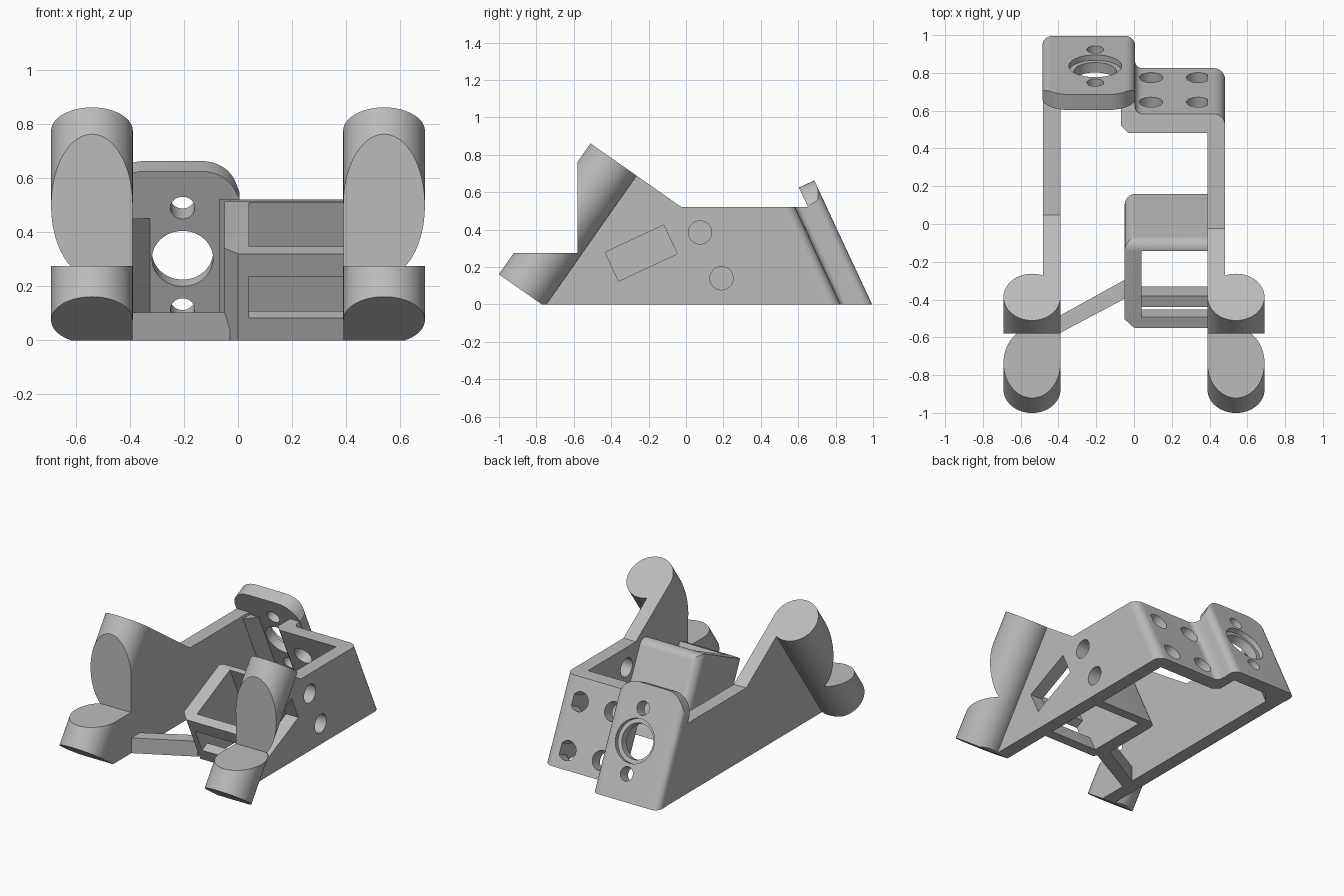
import bpy, bmesh, math
from mathutils import Vector, Matrix

old = bpy.data.objects.get("Cube")
if old:
    bpy.data.objects.remove(old, do_unlink=True)

grey = bpy.data.materials.new("plain grey")
grey.use_nodes = True
grey.diffuse_color = (0.5, 0.5, 0.5, 1)
grey.node_tree.nodes["Principled BSDF"].inputs["Base Color"].default_value = (0.5, 0.5, 0.5, 1)

LEAN = math.radians(25)
C, S, T = math.cos(LEAN), math.sin(LEAN), math.tan(LEAN)


# Maps from (outline a, outline b, depth) to model space
def side(y, z, x):
    return (x, y, z)


def upright(x, y, z):
    return (x, y, z)


def leaning(x, y, z):
    return (x, y - T * z, z)


def tilted(u, v, x):
    return (x, u * C - v * S, u * S + v * C)


def facing_back(x, v, u):
    return tilted(u, v, x)


def finish(name, bm):
    bmesh.ops.recalc_face_normals(bm, faces=bm.faces)
    mesh = bpy.data.meshes.new(name)
    bm.to_mesh(mesh)
    bm.free()
    mesh.materials.append(grey)
    ob = bpy.data.objects.new(name, mesh)
    bpy.context.collection.objects.link(ob)
    return ob


def prism(name, pts, d0, d1, place):
    bm = bmesh.new()
    lo = [bm.verts.new(place(a, b, d0)) for a, b in pts]
    hi = [bm.verts.new(place(a, b, d1)) for a, b in pts]
    bm.faces.new(lo)
    bm.faces.new(hi)
    for i in range(len(pts)):
        j = (i + 1) % len(pts)
        bm.faces.new((lo[i], lo[j], hi[j], hi[i]))
    return finish(name, bm)


def block(name, a0, a1, b0, b1, d0, d1, place):
    return prism(name, [(a0, b0), (a1, b0), (a1, b1), (a0, b1)], d0, d1, place)


def cylinder(name, start, end, r):
    start, end = Vector(start), Vector(end)
    axis = end - start
    bm = bmesh.new()
    bmesh.ops.create_cone(bm, cap_ends=True, segments=64, radius1=r, radius2=r, depth=axis.length)
    turn = axis.to_track_quat('Z', 'Y').to_matrix().to_4x4()
    bm.transform(Matrix.Translation((start + end) / 2) @ turn)
    return finish(name, bm)


def arc(cx, cy, r, a0, a1, n=10):
    angles = [math.radians(a0 + (a1 - a0) * i / n) for i in range(n + 1)]
    return [(cx + r * math.cos(a), cy + r * math.sin(a)) for a in angles]


def slice_off(ob, point, normal):
    # Remove everything on the side the normal points to
    bm = bmesh.new()
    bm.from_mesh(ob.data)
    geom = bm.verts[:] + bm.edges[:] + bm.faces[:]
    cut_geom = bmesh.ops.bisect_plane(bm, geom=geom, plane_co=point, plane_no=normal, clear_outer=True)
    edges = [e for e in cut_geom["geom_cut"] if isinstance(e, bmesh.types.BMEdge)]
    bmesh.ops.holes_fill(bm, edges=edges, sides=0)
    bmesh.ops.recalc_face_normals(bm, faces=bm.faces)
    bm.to_mesh(ob.data)
    bm.free()


def carve(ob, cutter, operation='DIFFERENCE'):
    cutter.hide_render = True
    mod = ob.modifiers.new("carve", 'BOOLEAN')
    mod.operation, mod.object, mod.solver = operation, cutter, 'EXACT'
    bpy.ops.object.select_all(action='DESELECT')
    bpy.context.view_layer.objects.active = ob
    ob.select_set(True)
    bpy.ops.object.modifier_apply(modifier=mod.name)
    bpy.data.objects.remove(cutter, do_unlink=True)


parts = []
GROUND = ((0, 0, 0), (0, 0, -1))

# Side walls, each with a slanted tube at the front
low, high = Vector((-0.877, 0.0745)), Vector((-0.387, 0.7745))
run = (high - low).normalized()
for word, sx, top, back in (("left", 1, 0.52, 0.75), ("right", -1, 0.47, 0.92)):
    slope_end = high.x + (high.y - top) / 0.7
    outline = [(-0.77, 0), tuple(low), tuple(high), (slope_end, top), (back - T * top, top), (back, 0)]
    wall = prism(word + "_wall", outline, sx * 0.39, sx * 0.482, side)
    x = sx * 0.54
    tube = cylinder(word + "_tube", (x, *low), (x, *high), 0.151)
    slice_off(tube, *GROUND)
    far_low, far_high = low - run * 0.2, high + run * 0.2
    for ob in (wall, tube):
        carve(ob, block("notch", -1.5, -0.58, 0.275, 1.5, x - 0.3, x + 0.3, side))
        carve(ob, cylinder("bore", (x, *far_low), (x, *far_high), 0.105))
        parts.append(ob)
    if sx > 0:
        # Slot and two round holes in one wall only
        carve(wall, block("slot", -0.274, 0.072, 0.265, 0.435, 0.3, 0.6, tilted))
        for y, z in ((0.075, 0.385), (0.19, 0.14)):
            carve(wall, cylinder("hole", (0.3, y, z), (0.6, y, z), 0.062))

# Leaning back plate with four holes and a step towards the taller plate
outline = [(0.482, 0.725), *arc(0.422, 0.765, 0.06, 0, 90), *arc(0.045, 0.865, 0.04, 270, 180),
           (0.0, 0.91), (-0.07, 0.91), (-0.07, 0.765), (-0.03, 0.725)]
plate = prism("back_plate", outline, 0, 0.52, leaning)
for x in (0.09, 0.34):
    for v in (-0.231, 0.077):
        drill = cylinder("drill", tilted(0.5, v, x), tilted(1.0, v, x), 0.062)
        slice_off(drill, (0.39, 0, 0), (1, 0, 0))
        carve(plate, drill)
parts.append(plate)

# Taller back plate with rounded top, a stepped bore and two screw holes
outline = [(-0.485, 0.895), (0.005, 0.895), *arc(-0.045, 0.945, 0.05, 0, 90),
           *arc(-0.435, 0.945, 0.05, 90, 180)]
ear = prism("tall_back_plate", outline, 0, 0.9, leaning)
shape = [(-0.485, -0.8), (0.005, -0.8), *arc(-0.135, 0.171, 0.14, 0, 90), *arc(-0.345, 0.171, 0.14, 90, 180)]
shape = [(x + (0.01 if x > 0 else -0.01 if x < -0.484 else 0), v) for x, v in shape]
carve(ear, prism("rounded_outline", shape, 0.4, 1.3, facing_back), 'INTERSECT')
for v, r, u0 in ((-0.045, 0.113, 0.6), (-0.045, 0.14, 0.87), (-0.252, 0.045, 0.6), (0.162, 0.045, 0.6)):
    carve(ear, cylinder("drill", tilted(u0, v, -0.205), tilted(1.2, v, -0.205), r))
parts.append(ear)

# Gusset in the inner corner
parts.append(prism("corner_gusset", [(-0.4, 0.82), (-0.39, 0.82), (-0.325, 0.895), (-0.325, 0.91), (-0.4, 0.91)],
                   0, 0.45, leaning))

# Tilted open housing with rounded rear and a front window
X0, X1, U0, U1, V0, V1 = -0.05, 0.395, -0.363, 0.145, -0.3, 0.522
housing = block("housing", U0, U1, V0, V1, X0, X1, lambda u, v, x: (x, u, v))
bm = bmesh.new()
bm.from_mesh(housing.data)


def edges_at(test):
    return [e for e in bm.edges if all(test(v.co) for v in e.verts)]


def near(a, b):
    return abs(a - b) < 1e-4


rear = edges_at(lambda p: near(p.y, U1) and near(p.x, X0)) + edges_at(lambda p: near(p.y, U1) and near(p.z, V1))
bmesh.ops.bevel(bm, geom=rear, offset=0.057, segments=6, profile=0.5, affect='EDGES')
front = edges_at(lambda p: near(p.y, U0) and near(p.x, X0))
bmesh.ops.bevel(bm, geom=front, offset=0.05, segments=1, affect='EDGES')
for vert in bm.verts:
    vert.co = tilted(vert.co.y, vert.co.z, vert.co.x)
bmesh.ops.recalc_face_normals(bm, faces=bm.faces)
bm.to_mesh(housing.data)
bm.free()
slice_off(housing, *GROUND)
carve(housing, block("cavity", -0.3, 0.085, -0.6, 0.8, 0.04, 0.6, tilted))
carve(housing, block("window", -0.5, -0.2, 0.26, 0.43, 0.04, 0.6, tilted))
parts.append(housing)

# Low diagonal brace from the wall to the housing
parts.append(prism("brace", [(-0.42, -0.592), (-0.03, -0.385), (-0.03, -0.285), (-0.42, -0.5)], 0, 0.103, upright))

bpy.ops.object.select_all(action='DESELECT')
for ob in parts:
    ob.select_set(True)
bpy.context.view_layer.objects.active = parts[0]
bpy.ops.object.shade_smooth_by_angle(angle=math.radians(30))
